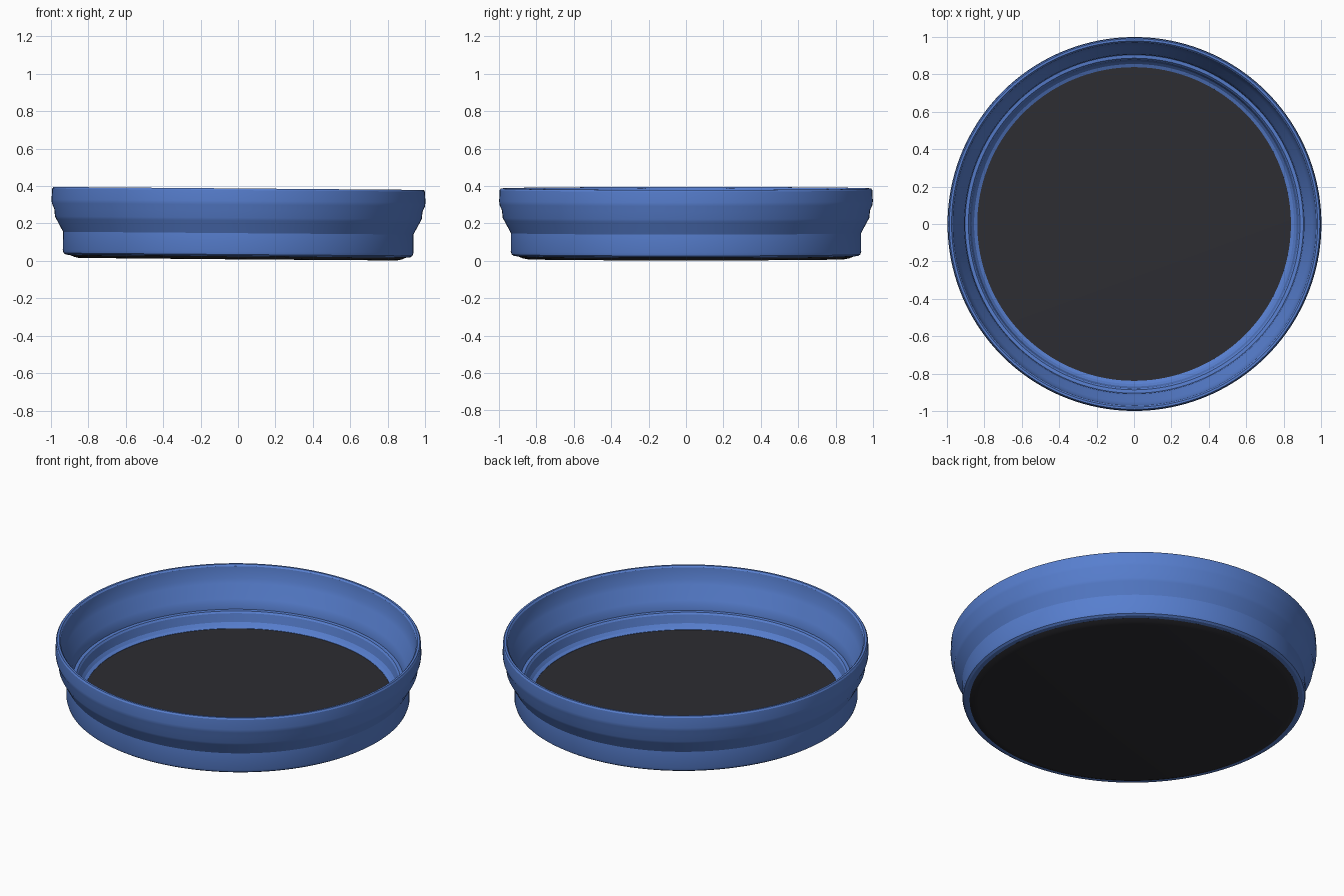
import bpy, bmesh, math

if "Cube" in bpy.data.objects:
    bpy.data.objects.remove(bpy.data.objects["Cube"])

SEGMENTS = 160
TILT = 0.008  # the dish leans very slightly down towards +x


def material(name, rgb):
    mat = bpy.data.materials.new(name)
    mat.diffuse_color = (*rgb, 1.0)
    mat.use_nodes = True
    mat.node_tree.nodes["Principled BSDF"].inputs["Base Color"].default_value = mat.diffuse_color
    return mat


def lathe(name, profile, mat, closed):
    """Spin an (r, z) profile round the z axis."""
    bm = bmesh.new()
    rings = []
    for r, z in profile:
        if r == 0:
            rings.append([bm.verts.new((0, 0, z))] * SEGMENTS)
            continue
        rings.append([bm.verts.new((r * math.cos(2 * math.pi * i / SEGMENTS),
                                    r * math.sin(2 * math.pi * i / SEGMENTS), z))
                      for i in range(SEGMENTS)])
    pairs = list(zip(rings, rings[1:]))
    if closed:
        pairs.append((rings[-1], rings[0]))
    for a, b in pairs:
        for i in range(SEGMENTS):
            j = (i + 1) % SEGMENTS
            corners = list(dict.fromkeys((a[i], a[j], b[j], b[i])))
            bm.faces.new(corners)
    bmesh.ops.recalc_face_normals(bm, faces=bm.faces)
    mesh = bpy.data.meshes.new(name)
    bm.to_mesh(mesh)
    bm.free()
    mesh.materials.append(mat)
    obj = bpy.data.objects.new(name, mesh)
    bpy.context.collection.objects.link(obj)
    obj.rotation_euler = (0, TILT, 0)
    bpy.ops.object.select_all(action='DESELECT')
    obj.select_set(True)
    bpy.context.view_layer.objects.active = obj
    bpy.ops.object.shade_smooth_by_angle(angle=math.radians(25))
    return obj


blue = material("blue", (0.095, 0.21, 0.62))
charcoal = material("charcoal", (0.026, 0.026, 0.032))

# Stepped ring wall: outside from bottom to rim, then inside down to the floor
lathe("stepped_wall", [
    (0.895, 0.024), (0.920, 0.026), (0.932, 0.034), (0.937, 0.050),
    (0.936, 0.148), (0.945, 0.165), (0.972, 0.215), (0.980, 0.230),
    (0.984, 0.270), (0.997, 0.300), (0.999, 0.320), (0.996, 0.378),
    (0.990, 0.387), (0.978, 0.387), (0.970, 0.378),
    (0.962, 0.310), (0.950, 0.285), (0.918, 0.205), (0.908, 0.185),
    (0.904, 0.150), (0.886, 0.148), (0.878, 0.138),
    (0.868, 0.090), (0.855, 0.074), (0.838, 0.066), (0.838, 0.040),
    (0.895, 0.040),
], blue, True)

# Dark base disc with a bevelled underside
lathe("base_disc", [
    (0, 0.066), (0.842, 0.064), (0.842, 0.045), (0.897, 0.038), (0.897, 0.024),
    (0.875, 0.014), (0.850, 0.009), (0, 0.008),
], charcoal, False)
